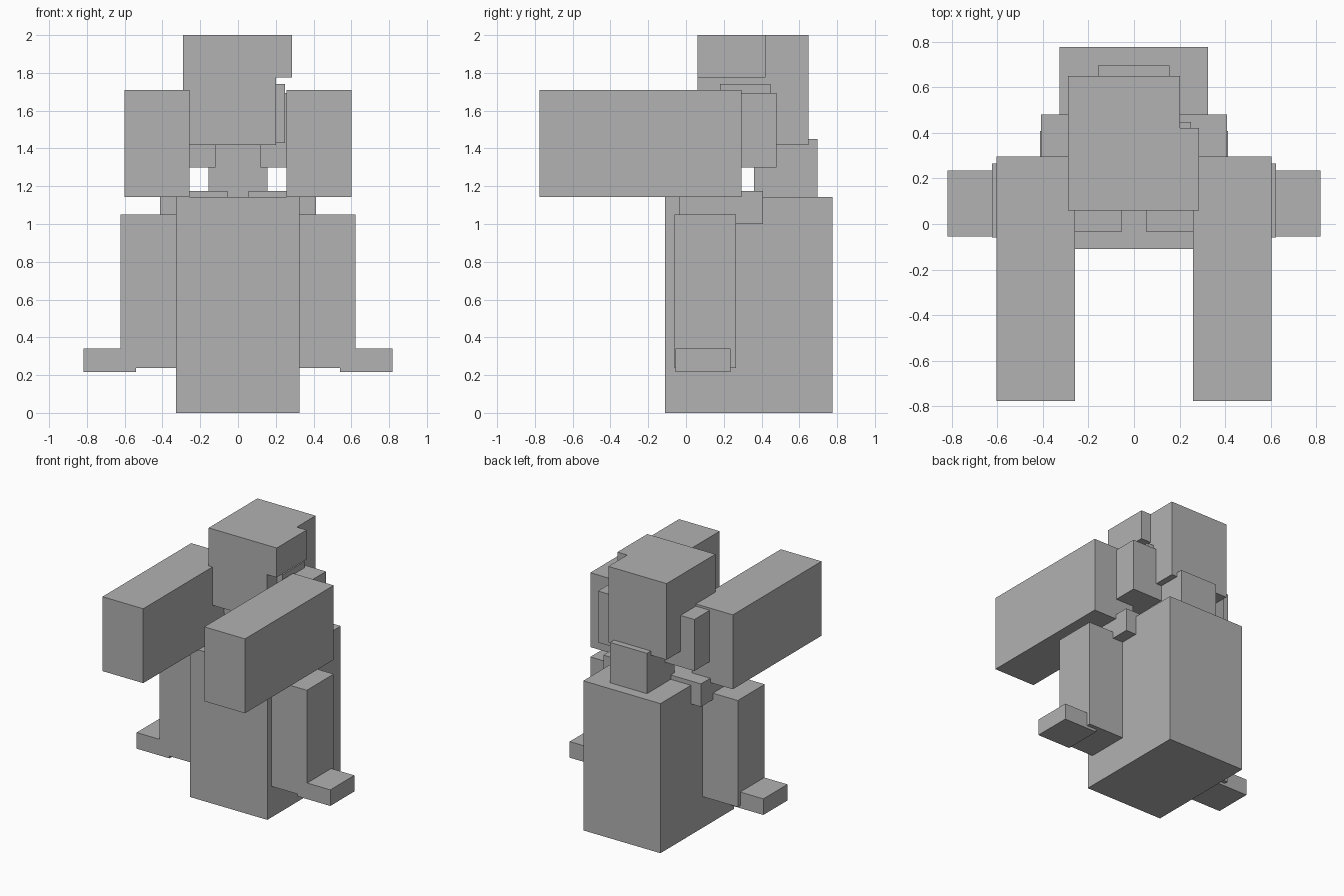
import bpy
import bmesh

cube = bpy.data.objects.get("Cube")
if cube:
    bpy.data.objects.remove(cube, do_unlink=True)

# Single plain grey
grey = bpy.data.materials.new("mid grey")
grey.use_nodes = True
GREY = (0.445, 0.445, 0.445, 1.0)
grey.diffuse_color = GREY
grey.node_tree.nodes["Principled BSDF"].inputs["Base Color"].default_value = GREY


def box(name, x, y, z):
    """Box from its (min, max) extents on each axis."""
    bm = bmesh.new()
    bmesh.ops.create_cube(bm, size=1)
    for v in bm.verts:
        v.co = [lo + (c + 0.5) * (hi - lo) for c, (lo, hi) in zip(v.co, (x, y, z))]
    mesh = bpy.data.meshes.new(name)
    bm.to_mesh(mesh)
    bm.free()
    mesh.materials.append(grey)
    obj = bpy.data.objects.new(name, mesh)
    bpy.context.collection.objects.link(obj)
    return obj


def pair(name, x, y, z):
    """The same box on both sides."""
    box("left_" + name, x, y, z)
    box("right_" + name, (-x[1], -x[0]), y, z)


# Torso, neck and head
box("body", (-0.327, 0.325), (-0.11, 0.775), (0.0, 1.142))
box("neck", (-0.157, 0.155), (0.36, 0.695), (1.10, 1.45))
box("head", (-0.29, 0.202), (0.06, 0.648), (1.418, 2.0))

# One-sided head details
box("brow_block", (0.15, 0.285), (0.06, 0.42), (1.775, 2.0))
box("ear_block", (0.15, 0.25), (0.18, 0.448), (1.43, 1.74))

# Forward arms with the shoulder blocks behind them
pair("arm", (0.258, 0.602), (-0.775, 0.295), (1.142, 1.71))
pair("shoulder", (0.12, 0.407), (0.20, 0.48), (1.30, 1.693))
pair("collar", (0.055, 0.412), (-0.035, 0.408), (1.0, 1.175))

# Side legs and outward feet
pair("leg", (0.30, 0.623), (-0.06, 0.265), (0.237, 1.05))
pair("foot", (0.54, 0.818), (-0.055, 0.235), (0.217, 0.34))
